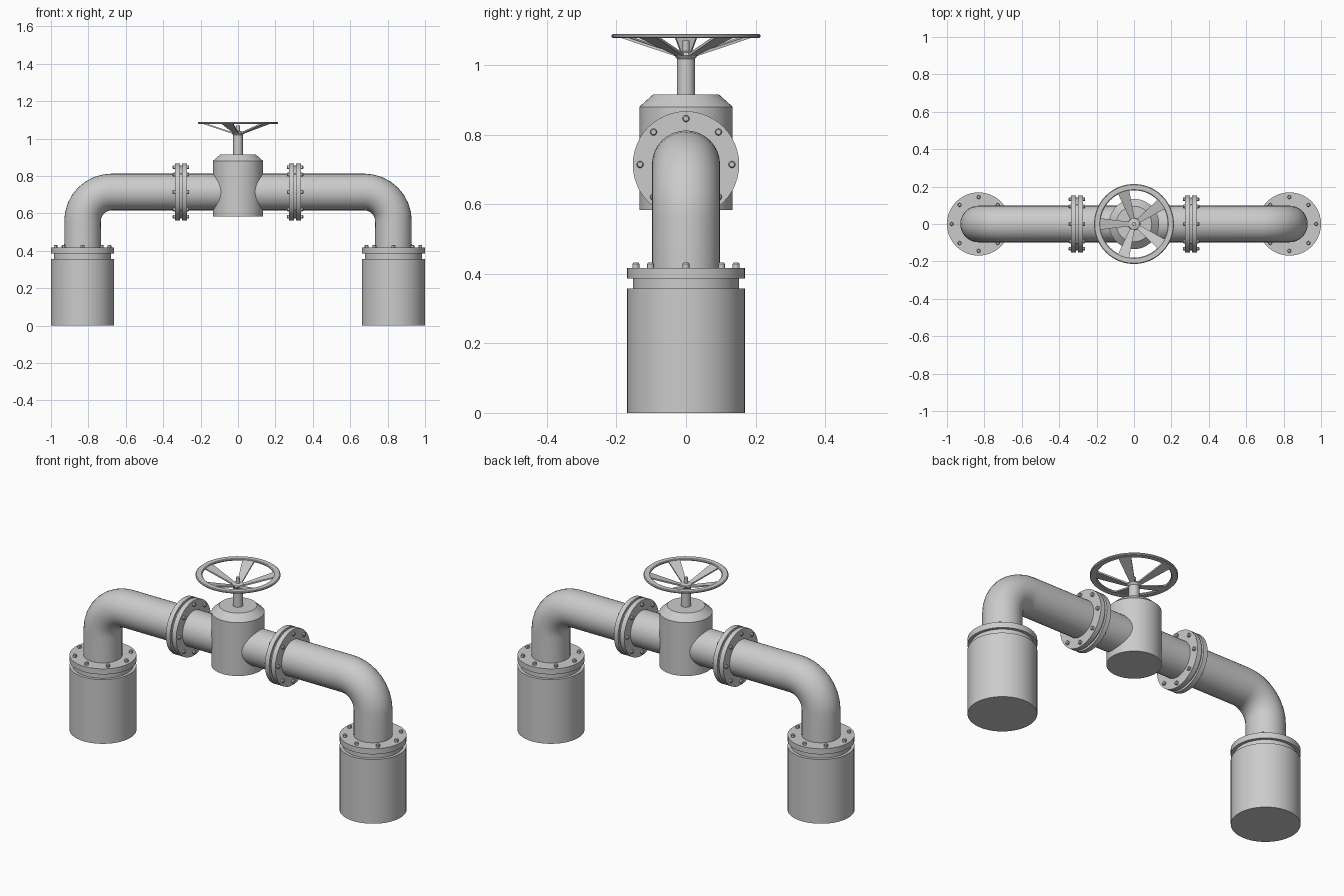
import bpy, bmesh
from math import sin, cos, pi, radians
from mathutils import Matrix

if "Cube" in bpy.data.objects:
    bpy.data.objects.remove(bpy.data.objects["Cube"])


def finish(bm, name, matrix=None):
    if matrix is not None:
        bmesh.ops.transform(bm, matrix=matrix, verts=bm.verts)
    bmesh.ops.recalc_face_normals(bm, faces=bm.faces)
    me = bpy.data.meshes.new(name)
    bm.to_mesh(me)
    bm.free()
    ob = bpy.data.objects.new(name, me)
    bpy.context.collection.objects.link(ob)
    smooth(ob)
    return ob


def smooth(ob):
    bpy.ops.object.select_all(action='DESELECT')
    ob.select_set(True)
    bpy.context.view_layer.objects.active = ob
    bpy.ops.object.shade_smooth_by_angle(angle=radians(30))


def lathe(bm, profile, n=48, center=(0, 0), closed=False):
    """Revolve (radius, z) points around z; open profiles get end caps."""
    rings = [[bm.verts.new((center[0] + r * cos(2 * pi * i / n),
                            center[1] + r * sin(2 * pi * i / n), z))
              for i in range(n)] for r, z in profile]
    pairs = list(zip(rings, rings[1:]))
    if closed:
        pairs.append((rings[-1], rings[0]))
    else:
        bm.faces.new(rings[0])
        bm.faces.new(rings[-1])
    for a, b in pairs:
        for i in range(n):
            j = (i + 1) % n
            bm.faces.new((a[i], a[j], b[j], b[i]))


def turned(name, profile, matrix=None, **kw):
    bm = bmesh.new()
    lathe(bm, profile, **kw)
    return finish(bm, name, matrix)


def bolts(name, circle, z0, z1, matrix):
    bm = bmesh.new()
    for k in range(8):
        a = k * pi / 4
        lathe(bm, [(0.010, z0), (0.010, z1 - 0.004), (0.007, z1)], 12,
              (circle * cos(a), circle * sin(a)))
    finish(bm, name, matrix)


AXIS_Z, LEG_X, BEND = 0.714, 0.831, 0.155

# Main pipe: both legs, elbows and the straight run
half = [(LEG_X, 0.37)]
for k in range(9):
    a = k * pi / 16
    half.append((LEG_X - BEND + BEND * cos(a), AXIS_Z - BEND + BEND * sin(a)))
path = half + [(-x, z) for x, z in reversed(half)]
cu = bpy.data.curves.new("pipe", 'CURVE')
cu.dimensions = '3D'
cu.bevel_depth = 0.098
cu.bevel_resolution = 14
cu.use_fill_caps = True
sp = cu.splines.new('POLY')
sp.points.add(len(path) - 1)
for p, (x, z) in zip(sp.points, path):
    p.co = (x, 0, z, 1)
pipe = bpy.data.objects.new("pipe", cu)
bpy.context.collection.objects.link(pipe)
bpy.context.view_layer.objects.active = pipe
pipe.select_set(True)
bpy.ops.object.convert(target='MESH')
smooth(bpy.context.view_layer.objects.active)

for side, s in (("left", -1), ("right", 1)):
    # Base drum with neck and top flange
    place = Matrix.Translation((s * LEG_X, 0, 0))
    turned(side + "_base", [(0.169, 0), (0.169, 0.357), (0.153, 0.357), (0.153, 0.386),
                            (0.169, 0.386), (0.169, 0.417)], place)
    bolts(side + "_base_bolts", 0.144, 0.41, 0.432, place)

    # Bolted flange pair on the straight run
    turn = Matrix.Translation((s * 0.305, 0, AXIS_Z)) @ Matrix.Rotation(pi / 2, 4, 'Y')
    turned(side + "_flange", [(0.153, -0.032), (0.153, -0.006), (0.140, -0.006),
                              (0.140, 0.006), (0.153, 0.006), (0.153, 0.032)], turn)
    bolts(side + "_flange_bolts", 0.132, -0.025, 0.044, turn)
    bolts(side + "_flange_nuts", 0.132, -0.025, 0.044, turn @ Matrix.Rotation(pi, 4, 'X'))

# Valve body and stem
turned("valve_body", [(0.134, 0.583), (0.134, 0.88), (0.095, 0.915)])
turned("valve_stem", [(0.026, 0.90), (0.026, 1.018), (0.034, 1.028), (0.030, 1.036),
                      (0.010, 1.040), (0.010, 1.070)], n=24)

# Hand wheel rim
turned("wheel_rim", [(0.180, 1.081), (0.184, 1.077), (0.210, 1.077), (0.214, 1.081),
                     (0.214, 1.086), (0.210, 1.089), (0.184, 1.089), (0.180, 1.086)],
       closed=True)

# Five sloping spokes, widening toward the rim
bm = bmesh.new()
for k in range(5):
    ret = bmesh.ops.create_cube(bm, size=1)["verts"]
    for v in ret:
        outer, top = v.co.x > 0, v.co.z > 0
        v.co.x = 0.190 if outer else 0.018
        v.co.y *= 0.064 if outer else 0.022
        v.co.z = (1.079 if outer else 1.022) + (0.008 if top else 0)
    bmesh.ops.rotate(bm, verts=ret, cent=(0, 0, 0),
                     matrix=Matrix.Rotation(pi + k * 2 * pi / 5, 3, 'Z'))
finish(bm, "wheel_spokes")
